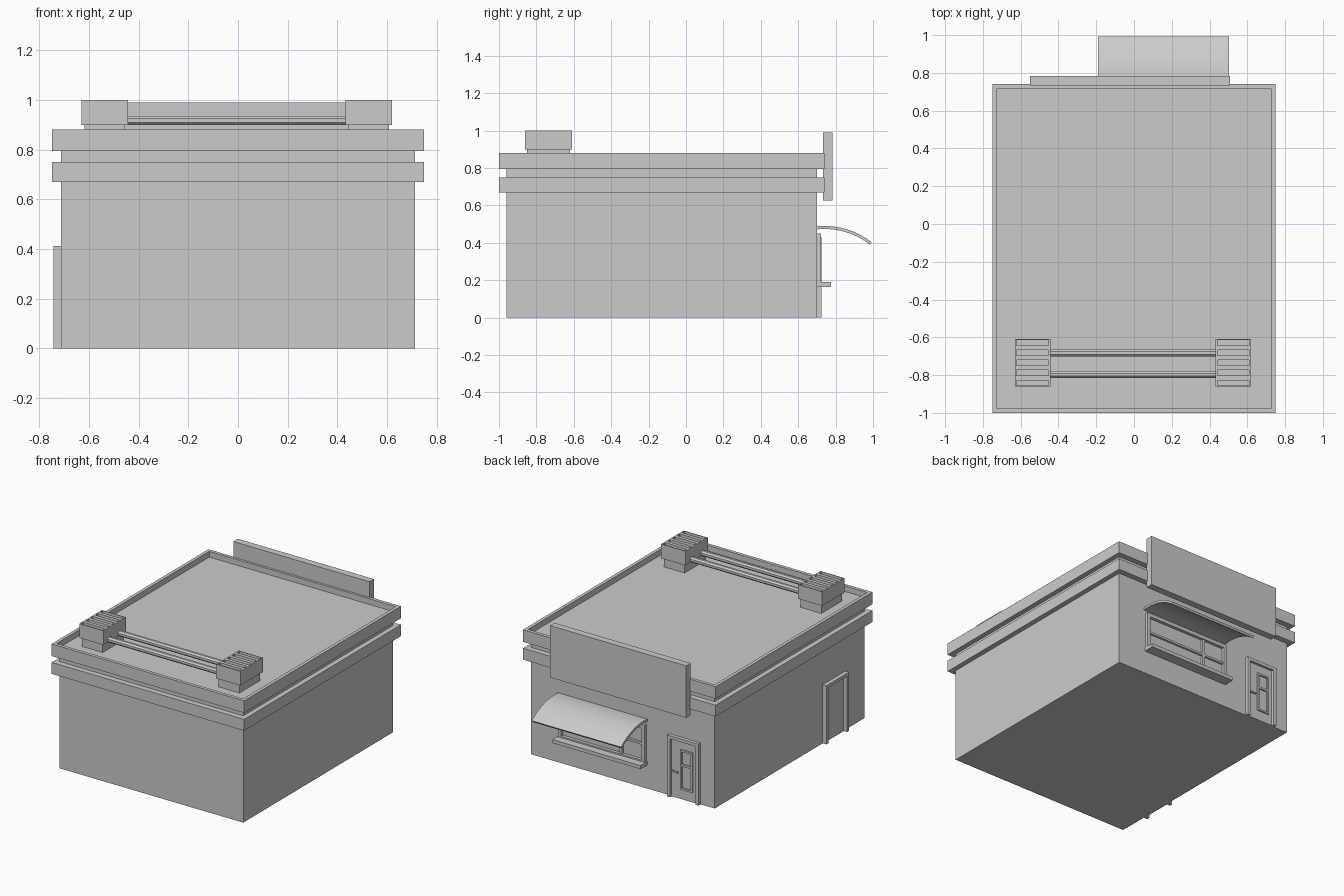
import bpy, bmesh, math
from mathutils import Matrix, Vector

if "Cube" in bpy.data.objects:
    bpy.data.objects.remove(bpy.data.objects["Cube"])


def to_object(name, bm):
    mesh = bpy.data.meshes.new(name)
    bm.to_mesh(mesh)
    bm.free()
    ob = bpy.data.objects.new(name, mesh)
    bpy.context.collection.objects.link(ob)
    return ob


def add_box(bm, x0, x1, y0, y1, z0, z1):
    size = Matrix.Diagonal((x1 - x0, y1 - y0, z1 - z0, 1))
    mid = Matrix.Translation(((x0 + x1) / 2, (y0 + y1) / 2, (z0 + z1) / 2))
    return bmesh.ops.create_cube(bm, size=1, matrix=mid @ size)["verts"]


def boxes(name, *bounds):
    """One object made of axis-aligned boxes (x0, x1, y0, y1, z0, z1)."""
    bm = bmesh.new()
    for b in bounds:
        add_box(bm, *b)
    return to_object(name, bm)


# Main walls and lower ledge
boxes("walls", (-.713, .713, -.96, .70, 0, .81))
boxes("lower_ledge", (-.748, .748, -1, .74, .67, .75))

# Upper ledge: slab with the roof sunk inside a parapet
bm = bmesh.new()
add_box(bm, -.748, .748, -1, .74, .795, .88)
top = max(bm.faces, key=lambda f: f.calc_center_median().z)
bmesh.ops.inset_region(bm, faces=[top], thickness=.033)
ext = bmesh.ops.extrude_discrete_faces(bm, faces=[top])["faces"]
bmesh.ops.translate(bm, verts=ext[0].verts, vec=(0, 0, -.04))
to_object("roof_and_parapet", bm)

# Sign board (blank)
boxes("sign_board", (-.55, .508, .733, .783, .625, .99))

# Roof vent units with five recessed slots
cy, pitch = -.735, .0535
for side, cx in (("left", -.537), ("right", .526)):
    boxes(side + "_vent_base", (cx - .081, cx + .081, cy - .115, cy + .115, .835, .905))
    parts = [(cx - .094, cx + .094, cy - .125, cy + .125, .90, .97)]
    parts += [(cx + s * .089 - .005, cx + s * .089 + .005, cy - .125, cy + .125, .97, 1)
              for s in (-1, 1)]
    parts += [(cx - .084, cx + .084, cy + k * pitch - .012, cy + k * pitch + .012, .97, 1)
              for k in (-1.5, -.5, .5, 1.5)]
    parts += [(cx - .084, cx + .084, cy + s * .123 - .002, cy + s * .123 + .002, .97, 1)
              for s in (-1, 1)]
    boxes(side + "_vent", *parts)

# Pipes joining the vents
for name, y in (("front_pipe", -.798), ("rear_pipe", -.682)):
    bm = bmesh.new()
    turn = (Matrix.Translation((-.005, y, .917)) @ Matrix.Rotation(math.pi / 2, 4, 'Y')
            @ Matrix.Rotation(math.pi / 8, 4, 'Z'))
    bmesh.ops.create_cone(bm, cap_ends=True, segments=8, radius1=.02, radius2=.02,
                          depth=.89, matrix=turn)
    to_object(name, bm)

# Back door: frame, leaf with a two-pane window, handle
boxes("back_door_frame",
      (-.603, -.58, .69, .725, 0, .41), (-.383, -.36, .69, .725, 0, .41),
      (-.603, -.36, .69, .725, .41, .432))
boxes("back_door_leaf", (-.58, -.383, .69, .706, 0, .41))
boxes("back_door_window_frame",
      (-.55, -.537, .70, .716, .07, .35), (-.468, -.455, .70, .716, .07, .35),
      (-.537, -.468, .70, .716, .07, .083), (-.537, -.468, .70, .716, .337, .35),
      (-.537, -.468, .70, .716, .235, .25))
boxes("back_door_handle", (-.44, -.39, .712, .72, .18, .19), (-.402, -.39, .70, .714, .18, .19))

# Side door frame and leaf
boxes("side_door_frame",
      (-.742, -.70, -.522, -.498, 0, .39), (-.742, -.70, -.75, -.726, 0, .39),
      (-.742, -.70, -.75, -.498, .39, .412))
boxes("side_door_leaf", (-.717, -.70, -.726, -.522, 0, .39))

# Serving window: frame, bars, sill
boxes("window_frame",
      (-.185, -.16, .69, .722, .18, .45), (.465, .49, .69, .722, .18, .45),
      (-.16, .465, .69, .722, .425, .45), (-.16, .465, .69, .722, .18, .20))
boxes("window_bars", (-.005, .015, .69, .715, .20, .425), (-.16, .465, .69, .715, .305, .32))
boxes("window_sill", (-.19, .495, .69, .775, .165, .19))

# Curved awning: arc profile swept along x
n, a0, a1 = 12, math.radians(97), math.radians(52)
centre, radius = Vector((0, .74, .08)), .41
arc = [a0 + (a1 - a0) * i / n for i in range(n + 1)]
outline = [(r, a) for r, angles in ((radius, arc), (radius - .016, arc[::-1])) for a in angles]
bm = bmesh.new()
face = bm.faces.new([bm.verts.new(centre + Vector((-.19, r * math.cos(a), r * math.sin(a))))
                     for r, a in outline])
swept = bmesh.ops.extrude_face_region(bm, geom=[face])["geom"]
bmesh.ops.translate(bm, verts=[v for v in swept if isinstance(v, bmesh.types.BMVert)],
                    vec=(.693, 0, 0))
bmesh.ops.recalc_face_normals(bm, faces=bm.faces)
awning = to_object("awning", bm)
bpy.context.view_layer.objects.active = awning
awning.select_set(True)
bpy.ops.object.shade_smooth_by_angle(angle=math.radians(30))
